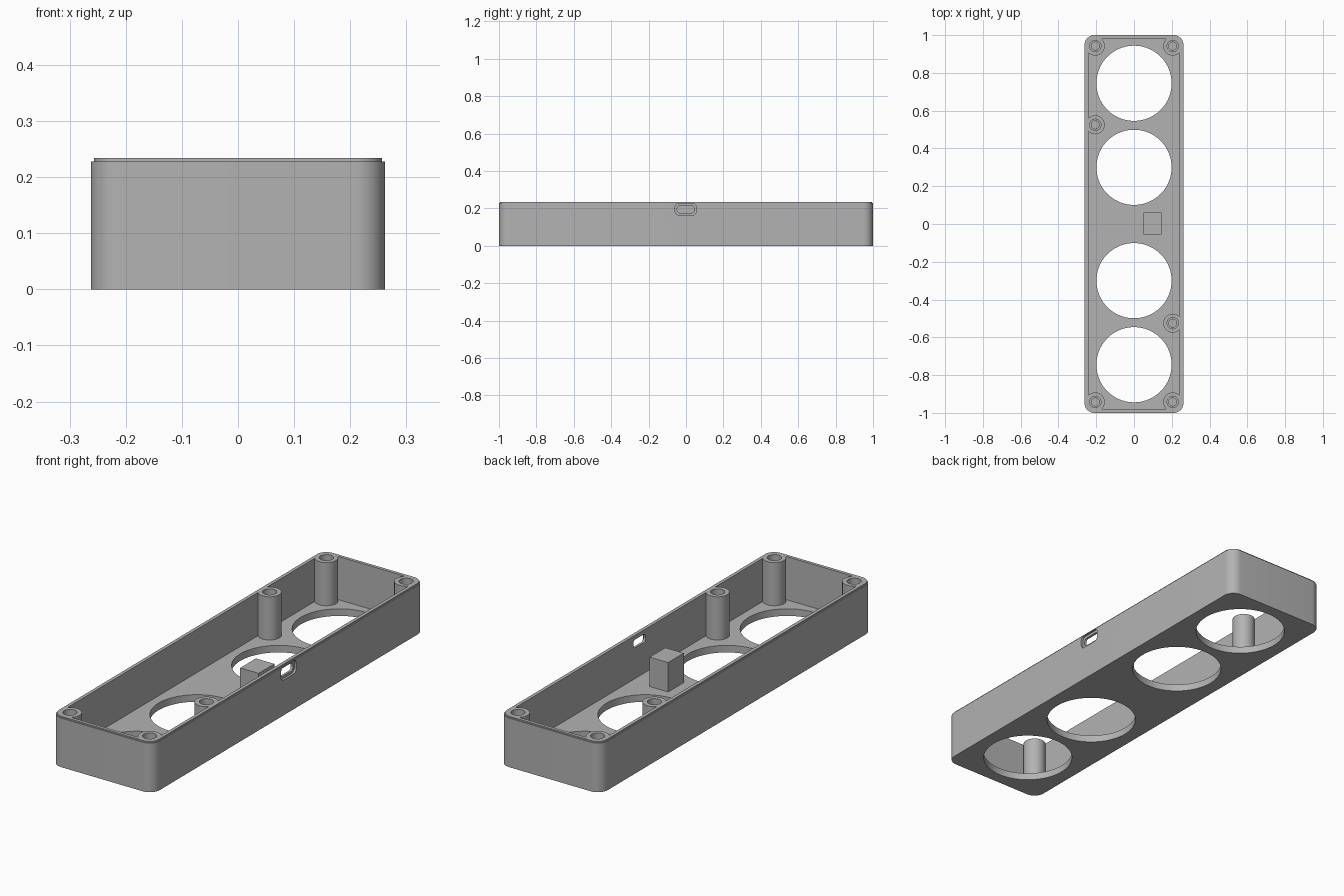
import bpy, bmesh
from math import sin, cos, pi, radians
from mathutils import Matrix

scene = bpy.context.scene
cube = bpy.data.objects.get("Cube")
if cube:
    bpy.data.objects.remove(cube, do_unlink=True)

grey = bpy.data.materials.new("plain_grey")
grey.use_nodes = True
COLOUR = (0.45, 0.45, 0.45, 1)
grey.diffuse_color = COLOUR
grey.node_tree.nodes["Principled BSDF"].inputs["Base Color"].default_value = COLOUR


def rounded_rect(hx, hy, r, steps=10):
    """Outline of a rounded rectangle, counter-clockwise."""
    pts = []
    for q, (sx, sy) in enumerate([(1, 1), (-1, 1), (-1, -1), (1, -1)]):
        for i in range(steps + 1):
            a = (q + i / steps) * pi / 2
            pts.append((sx * (hx - r) + r * cos(a), sy * (hy - r) + r * sin(a)))
    return pts


def circle(r, n=48):
    return [(r * cos(2 * pi * i / n), r * sin(2 * pi * i / n)) for i in range(n)]


def loft(name, sections, matrix=Matrix()):
    """Closed solid through (outline, z) sections."""
    bm = bmesh.new()
    rings = [[bm.verts.new((x, y, z)) for x, y in pts] for pts, z in sections]
    bm.faces.new(rings[0][::-1])
    bm.faces.new(rings[-1])
    for low, high in zip(rings, rings[1:]):
        for i in range(len(low)):
            j = (i + 1) % len(low)
            bm.faces.new((low[i], low[j], high[j], high[i]))
    bm.transform(matrix)
    bmesh.ops.recalc_face_normals(bm, faces=bm.faces)
    mesh = bpy.data.meshes.new(name)
    bm.to_mesh(mesh)
    bm.free()
    mesh.materials.append(grey)
    ob = bpy.data.objects.new(name, mesh)
    scene.collection.objects.link(ob)
    return ob


def cut(target, cutter):
    mod = target.modifiers.new("cut", 'BOOLEAN')
    mod.operation = 'DIFFERENCE'
    mod.solver = 'EXACT'
    mod.object = cutter
    bpy.context.view_layer.objects.active = target
    bpy.ops.object.modifier_apply(modifier=mod.name)
    bpy.data.objects.remove(cutter, do_unlink=True)


FLOOR, RIM, TOP = 0.033, 0.228, 0.234
POSTS = [(sx * 0.205, sy * 0.942) for sx in (-1, 1) for sy in (-1, 1)]
POSTS += [(-0.205, 0.525), (0.205, -0.525)]

# Outer body with a small stepped lip on the rim
outer = rounded_rect(0.262, 1.0, 0.052)
lip = rounded_rect(0.257, 0.995, 0.047)
tray = loft("tray", [(outer, 0), (outer, RIM), (lip, RIM), (lip, TOP)])

# Cavity that leaves the screw posts standing
inner = rounded_rect(0.241, 0.98, 0.03)
cavity = loft("cavity_cutter", [(inner, FLOOR), (inner, 0.3)])
for x, y in POSTS:
    post = circle(0.05)
    cut(cavity, loft("post_cutter", [(post, 0), (post, 0.4)],
                     Matrix.Translation((x, y, 0))))
cut(tray, cavity)

# Stepped blind screw holes
bore, pilot = circle(0.03, 32), circle(0.021, 32)
for x, y in POSTS:
    cut(tray, loft("screw_cutter", [(pilot, 0.08), (pilot, 0.2), (bore, 0.2), (bore, 0.3)],
                   Matrix.Translation((x, y, 0))))

# Four round floor openings
for y in (-0.745, -0.3, 0.3, 0.745):
    opening = circle(0.199, 96)
    cut(tray, loft("opening_cutter", [(opening, -0.1), (opening, 0.1)],
                   Matrix.Translation((0, y, 0))))

# Cable port with a shallow outer recess on the left wall
slot, recess = rounded_rect(0.019, 0.045, 0.015), rounded_rect(0.031, 0.056, 0.02)
cut(tray, loft("port_cutter", [(slot, 0.2), (slot, 0.252), (recess, 0.252), (recess, 0.3)],
               Matrix.Translation((0, -0.002, 0.195)) @ Matrix.Rotation(pi / 2, 4, 'Y')))

# Support block beside the port
block = [(0.05, -0.055), (0.145, -0.055), (0.145, 0.06), (0.05, 0.06)]
loft("support_block", [(block, FLOOR - 0.01), (block, 0.17)])

# Smooth the curved walls only
bpy.ops.object.select_all(action='DESELECT')
tray.select_set(True)
bpy.context.view_layer.objects.active = tray
bpy.ops.object.shade_smooth_by_angle(angle=radians(30))
